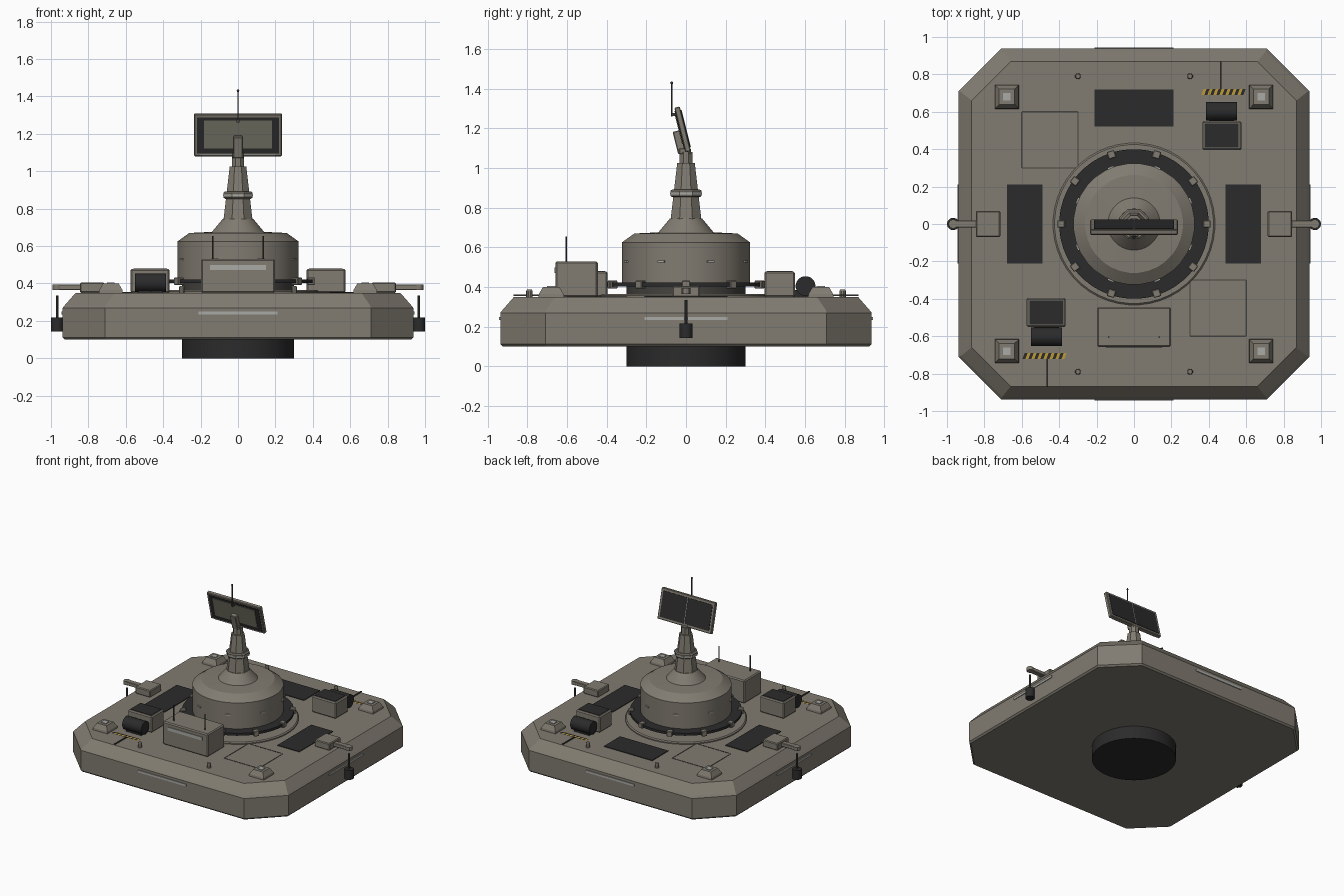
import bpy, bmesh
from math import sin, cos, pi, radians
from mathutils import Matrix, Vector

if "Cube" in bpy.data.objects:
    bpy.data.objects.remove(bpy.data.objects["Cube"])


def material(name, rgb):
    m = bpy.data.materials.new(name)
    m.use_nodes = True
    m.diffuse_color = (*rgb, 1)
    m.node_tree.nodes["Principled BSDF"].inputs["Base Color"].default_value = (*rgb, 1)
    return m


HULL = material("warm grey paint", (0.22, 0.2, 0.165))
DARK = material("dark rubber", (0.024, 0.024, 0.025))
TRIM = material("seam grey", (0.06, 0.057, 0.05))
PALE = material("pale lamp grey", (0.4, 0.4, 0.38))
YELLOW = material("hazard yellow", (0.5, 0.32, 0.04))
OLIVE = material("olive grey plate", (0.17, 0.17, 0.13))
DECK = 0.35


def finish(name, bm, mats, smooth=False):
    bmesh.ops.recalc_face_normals(bm, faces=bm.faces)
    me = bpy.data.meshes.new(name)
    bm.to_mesh(me)
    bm.free()
    for m in mats:
        me.materials.append(m)
    ob = bpy.data.objects.new(name, me)
    bpy.context.collection.objects.link(ob)
    if smooth:
        bpy.ops.object.select_all(action="DESELECT")
        ob.select_set(True)
        bpy.context.view_layer.objects.active = ob
        bpy.ops.object.shade_smooth_by_angle(angle=radians(30))
    return ob


def box(name, x, y, z, mat, bevel=0, turn=None):
    """Box from (low, high) ranges, optionally bevelled and transformed."""
    bm = bmesh.new()
    bmesh.ops.create_cube(bm, size=1)
    size = [r[1] - r[0] for r in (x, y, z)]
    mid = [(r[1] + r[0]) / 2 for r in (x, y, z)]
    bm.transform(Matrix.Translation(mid) @ Matrix.Diagonal((*size, 1)))
    if bevel:
        bmesh.ops.bevel(bm, geom=bm.edges[:], offset=bevel, segments=1, affect="EDGES")
    if turn:
        bm.transform(turn)
    return finish(name, bm, [mat])


def around(c, half):
    return (c - half, c + half)


def flip(a, b, s):
    return tuple(sorted((a * s, b * s)))


def loft(name, rings, mat, smooth=False, turn=None):
    """Skin a stack of equal-length point rings and cap both ends."""
    bm = bmesh.new()
    loops = [[bm.verts.new(p) for p in ring] for ring in rings]
    for a, b in zip(loops, loops[1:]):
        for i in range(len(a)):
            j = (i + 1) % len(a)
            bm.faces.new((a[i], a[j], b[j], b[i]))
    bm.faces.new(loops[0])
    bm.faces.new(loops[-1])
    if turn:
        bm.transform(turn)
    return finish(name, bm, [mat], smooth)


def lathe(name, profile, mat, sides=40, at=(0, 0, 0), smooth=True, turn=None):
    step = 2 * pi / sides
    rings = [[(at[0] + r * cos((i + .5) * step), at[1] + r * sin((i + .5) * step), at[2] + z)
              for i in range(sides)] for r, z in profile]
    return loft(name, rings, mat, smooth, turn)


def rod(name, x, y, z0, z1, r, mat=TRIM):
    return lathe(name, [(r, z0), (r, z1)], mat, 8, (x, y, 0))


def octagon(half, corner, z):
    pts = [(half, -corner), (half, corner), (corner, half), (-corner, half)]
    return [(x, y, z) for x, y in pts + [(-x, -y) for x, y in pts]]


# Hull with chamfered corners, and round foot
loft("hull", [octagon(.925, .705, .1), octagon(.937, .71, .112), octagon(.937, .71, .27),
              octagon(.925, .705, .285), octagon(.868, .66, DECK)], HULL)
lathe("foot", [(.3, 0), (.3, .105)], DARK)

# Lamp strips on the four hull sides
for k in range(4):
    box("side_lamp", (-.21, .21), (.93, .943), (.233, .25), PALE,
        turn=Matrix.Rotation(k * pi / 2, 4, "Z"))

# Dark deck vents
box("rear_vent", (-.21, .21), (.52, .72), (DECK - .004, DECK + .005), DARK)
for s in (1, -1):
    box("side_vent", flip(.49, .68, s), (-.21, .21), (DECK - .004, DECK + .005), DARK)

# Diagonally mirrored deck fittings
for s in (1, -1):
    # Hatch seam outline
    for u in (.3, .6):
        box("hatch_seam", around(u * s, .003), flip(-.6, -.3, s), (DECK, DECK + .002), TRIM)
        box("hatch_seam", flip(.3, .6, s), around(-u * s, .003), (DECK, DECK + .002), TRIM)
    # Sensor housing with dark lid and drum
    box("sensor_housing", flip(.365, .575, s), flip(.395, .55, s), (DECK, .478), HULL, .008)
    box("sensor_lid", flip(.38, .56, s), flip(.408, .537, s), (.476, .481), DARK)
    lathe("sensor_drum", [(.05, -.083), (.05, .083)], DARK, 20,
          turn=Matrix.Translation((.468 * s, .603 * s, .405)) @ Matrix.Rotation(pi / 2, 4, "Y"))
    box("drum_mount", flip(.4, .535, s), flip(.54, .63, s), (DECK, .385), DARK)
    # Slanted hazard stripes
    bm = bmesh.new()
    count = 14
    for i in range(count):
        x0, w = .36 + i * .225 / count, .225 / count
        quad = [(x0, .69), (x0 + w, .69), (x0 + w + .012, .722), (x0 + .012, .722)]
        f = bm.faces.new([bm.verts.new((x * s, y * s, DECK + .005)) for x, y in quad])
        f.material_index = i % 2
    finish("hazard_strip", bm, [YELLOW, DARK])
    box("deck_whip", around(.465 * s, .004), flip(.72, .87, s), (.354, .362), TRIM)

# Corner lamps and deck posts
for sx in (1, -1):
    for sy in (1, -1):
        def square(h, z):
            return [(.68 * sx + a * h, .68 * sy + b * h, z)
                    for a, b in ((-1, -1), (1, -1), (1, 1), (-1, 1))]
        loft("corner_lamp_base", [square(.065, DECK - .005), square(.062, .365), square(.042, .4)], HULL)
        loft("corner_lamp", [square(.021, .398), square(.021, .405)], PALE)
        lathe("deck_post", [(.016, DECK), (.016, .38), (.012, .387)], HULL, 10,
              (.3 * sx, .79 * sy, 0))

# Side arms with hanging weights
for s in (1, -1):
    box("arm_box", flip(.715, .845, s), (-.07, .07), (DECK, .405), HULL, .006)
    box("side_arm", flip(.84, .985, s), (-.02, .02), (.366, .394), HULL, .003)
    lathe("arm_tip", [(.024, .366), (.024, .394)], HULL, 16, (.967 * s, 0, 0))
    rod("weight_rod", .967 * s, 0, .21, .335, .008)
    lathe("hanging_weight", [(.033, .143), (.033, .217)], DARK, 16, (.967 * s, 0, 0))

# Equipment box with lamp and two whips
box("equipment_box", (-.197, .197), (-.658, -.445), (DECK, .53), HULL, .008)
box("box_lamp", (-.15, .15), (-.663, -.655), (.472, .498), PALE)
for x in (-.135, .135):
    rod("box_whip", x, -.605, .525, .655, .004)

# Turning ring
lathe("ring_base", [(.433, DECK - .005), (.433, .358), (.425, .365)], HULL, 48)
lathe("ring_neck", [(.3, .36), (.3, .41)], TRIM)
lathe("ring_flange", [(.4, .403), (.4, .422)], DARK, 48)
for k in range(10):
    box("ring_clamp", around(.39, .02), (-.02, .02), (.392, .432), HULL, .003,
        Matrix.Rotation(k * pi / 5, 4, "Z"))

# Drum body with raised shoulder
lathe("drum_body", [(.325, .42), (.325, .625), (.262, .67), (.14, .676), (.082, .745)], HULL, 32)
for k in range(8):
    box("drum_tab", (.316, .331), (-.018, .018), (.525, .534), PALE,
        turn=Matrix.Rotation((k + .5) * pi / 4, 4, "Z"))

# Mast
lathe("mast", [(.084, .74), (.048, 1.025)], HULL, 8, smooth=False)
lathe("mast_collar", [(.076, .853), (.085, .86), (.085, .885), (.076, .892)], HULL, 8, smooth=False)
lathe("mast_collar_band", [(.087, .868), (.087, .877)], PALE, 8, smooth=False)
lathe("mast_head", [(.036, 1.02), (.036, 1.08)], HULL, 8, smooth=False)

# Tilted panel, built upright then leaned forward
lean = Matrix.Translation((0, -.017, 1.195)) @ Matrix.Rotation(radians(14), 4, "X")
box("panel_frame", (-.234, .234), (-.014, .014), (-.116, .116), HULL, .004, lean)
box("panel_front_recess", (-.218, .218), (-.017, -.012), (-.1, .1), DARK, turn=lean)
box("panel_front_plate", (-.183, .183), (-.021, -.014), (-.07, .084), OLIVE, turn=lean)
box("panel_rear_screen", (-.214, .214), (.012, .017), (-.097, .097), DARK, turn=lean)
box("panel_rear_divider", (-.002, .002), (.015, .019), (-.097, .097), PALE, turn=lean)
box("panel_lower_lamp", (-.2, .2), (-.017, -.012), (-.111, -.105), PALE, turn=lean)
box("panel_bracket", (-.025, .025), (-.052, -.012), (-.115, .0), HULL, .004, lean)
box("bracket_foot", (-.03, .03), (-.035, .025), (1.07, 1.1), HULL, .004)

# Panel whip with ball tip
rod("panel_whip", 0, -.072, 1.26, 1.43, .004)
box("whip_clip", (-.008, .008), (-.074, -.035), (1.262, 1.278), TRIM)
lathe("whip_tip", [(.003, -.008), (.008, 0), (.003, .008)], TRIM, 10, (0, -.072, 1.43))
